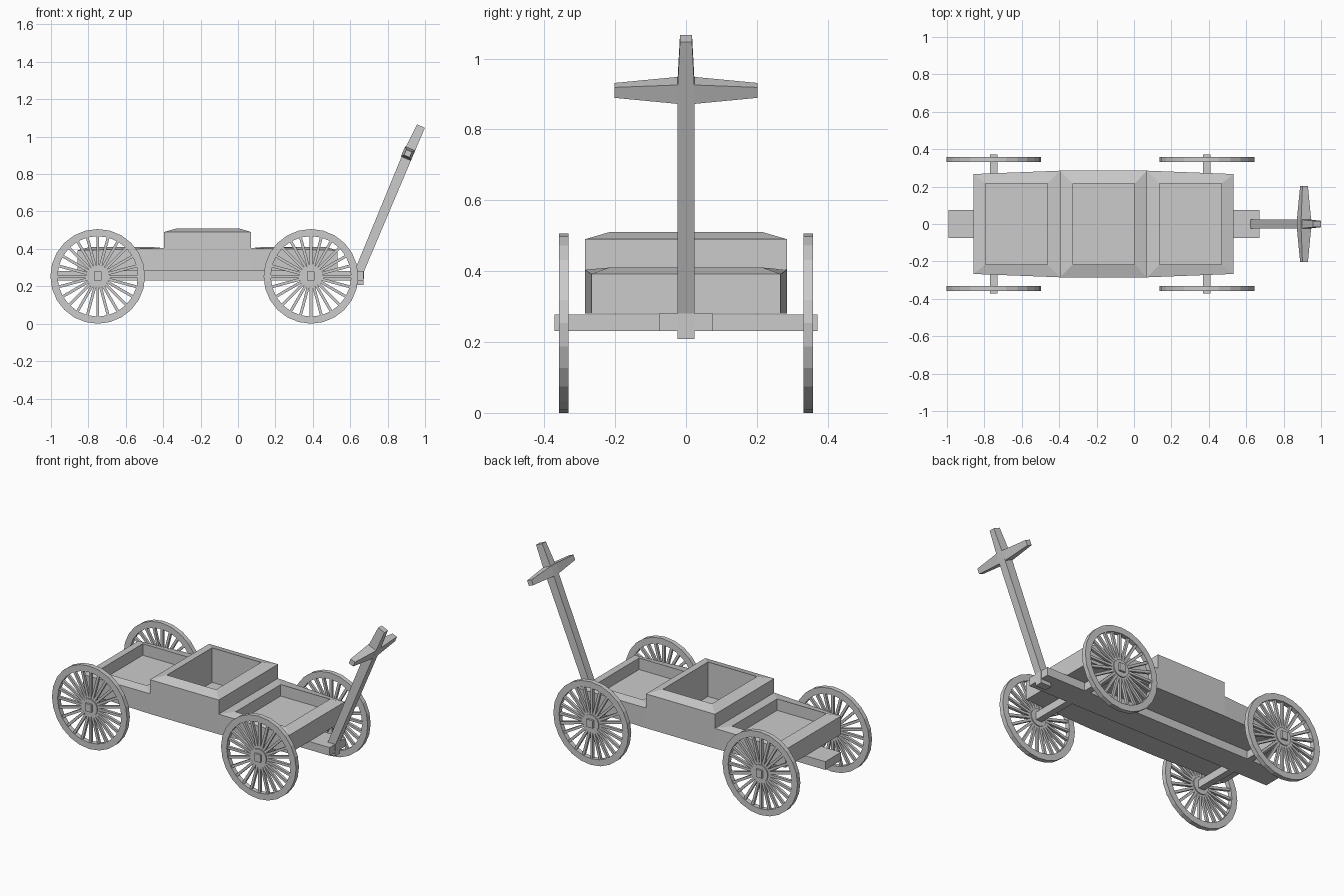
import bpy, bmesh
from math import pi, cos, sin, radians
from mathutils import Matrix, Vector

if "Cube" in bpy.data.objects:
    bpy.data.objects.remove(bpy.data.objects["Cube"])


def make(name, bm):
    bmesh.ops.recalc_face_normals(bm, faces=bm.faces)
    me = bpy.data.meshes.new(name)
    bm.to_mesh(me)
    bm.free()
    ob = bpy.data.objects.new(name, me)
    bpy.context.collection.objects.link(ob)
    return ob


def add_box(bm, lo, hi, mat=Matrix()):
    size = [b - a for a, b in zip(lo, hi)]
    mid = [(a + b) / 2 for a, b in zip(lo, hi)]
    m = mat @ Matrix.Translation(mid) @ Matrix.Diagonal((*size, 1))
    bmesh.ops.create_cube(bm, size=1, matrix=m)


def box(name, lo, hi):
    bm = bmesh.new()
    add_box(bm, lo, hi)
    return make(name, bm)


def loft(bm, rings, closed=False):
    """Skin consecutive rings of points; cap both ends unless closed."""
    vs = [[bm.verts.new(p) for p in r] for r in rings]
    pairs = list(zip(vs, vs[1:])) + ([(vs[-1], vs[0])] if closed else [])
    n = len(vs[0])
    for a, b in pairs:
        for i in range(n):
            j = (i + 1) % n
            bm.faces.new((a[i], a[j], b[j], b[i]))
    if not closed:
        bm.faces.new(vs[0])
        bm.faces.new(vs[-1])


def tray(name, x0, x1, y0, y1, z0, z1, inner, top, floor):
    """Open box with an outward-sloping rim."""
    def outer(a, b):
        return [(x0, -y0, a), (x1, -y1, b), (x1, y1, b), (x0, y0, a)]
    a, b, w = *inner, 0.217

    def hole(z):
        return [(a, -w, z), (b, -w, z), (b, w, z), (a, w, z)]
    bm = bmesh.new()
    loft(bm, [outer(0.281, 0.281), outer(z0, z1), hole(top), hole(floor)])
    return make(name, bm)


# Three-part wagon body
tray("rear_tray", -0.858, -0.395, 0.267, 0.285, 0.392, 0.404, (-0.794, -0.462), 0.41, 0.34)
tray("middle_tray", -0.395, 0.07, 0.285, 0.285, 0.49, 0.49, (-0.327, 0.004), 0.51, 0.30)
tray("front_tray", 0.07, 0.533, 0.285, 0.267, 0.404, 0.392, (0.136, 0.468), 0.41, 0.34)

# Chassis beam
box("chassis_beam", (-0.992, -0.076, 0.231), (0.671, 0.076, 0.281))

# Axles and spoked wheels
R, CZ, SEG = 0.253, 0.253, 24
for label, cx in (("rear", -0.75), ("front", 0.39)):
    box(label + "_axle", (cx - 0.02, -0.371, 0.231), (cx + 0.02, 0.371, 0.278))
    for side, cy in (("right", -0.345), ("left", 0.345)):
        bm = bmesh.new()
        rings = []
        for k in range(SEG):
            t = 2 * pi * k / SEG
            rings.append([(cx + r * cos(t), cy + y, CZ + r * sin(t))
                          for r, y in ((R, -0.014), (R, 0.014), (0.215, 0.014), (0.215, -0.014))])
            turn = Matrix.Translation((cx, cy, CZ)) @ Matrix.Rotation(t, 4, 'Y')
            add_box(bm, (0.04, -0.008, -0.0075), (0.22, 0.008, 0.0075), turn)
        loft(bm, rings, closed=True)
        bmesh.ops.create_cone(bm, cap_ends=True, segments=SEG, radius1=0.052, radius2=0.052,
                              depth=0.028, matrix=Matrix.Translation((cx, cy, CZ)) @ Matrix.Rotation(pi / 2, 4, 'X'))
        make(f"{label}_{side}_wheel", bm)

# Slanted pull handle with tapered tip
bm = bmesh.new()
sections = [((0.60, 0.208), (0.671, 0.208), 0.024),
            ((0.622, 0.28), (0.674, 0.28), 0.024),
            ((0.893, 0.938), (0.942, 0.913), 0.024),
            ((0.957, 1.066), (0.999, 1.047), 0.017)]
loft(bm, [[(a[0], -w, a[1]), (b[0], -w, b[1]), (b[0], w, b[1]), (a[0], w, a[1])]
          for a, b, w in sections])
make("pull_handle", bm)

# Crossbar grip, tapering towards both ends
bm = bmesh.new()
tilt = Matrix.Rotation(radians(23), 3, 'Y')
centre = Vector((0.909, 0, 0.91))
loft(bm, [[centre + tilt @ Vector((sx * h, y, sz * h))
           for sx, sz in ((-1, -1), (1, -1), (1, 1), (-1, 1))]
          for y, h in ((-0.202, 0.016), (-0.024, 0.029), (0.024, 0.029), (0.202, 0.016))])
make("handle_crossbar", bm)
